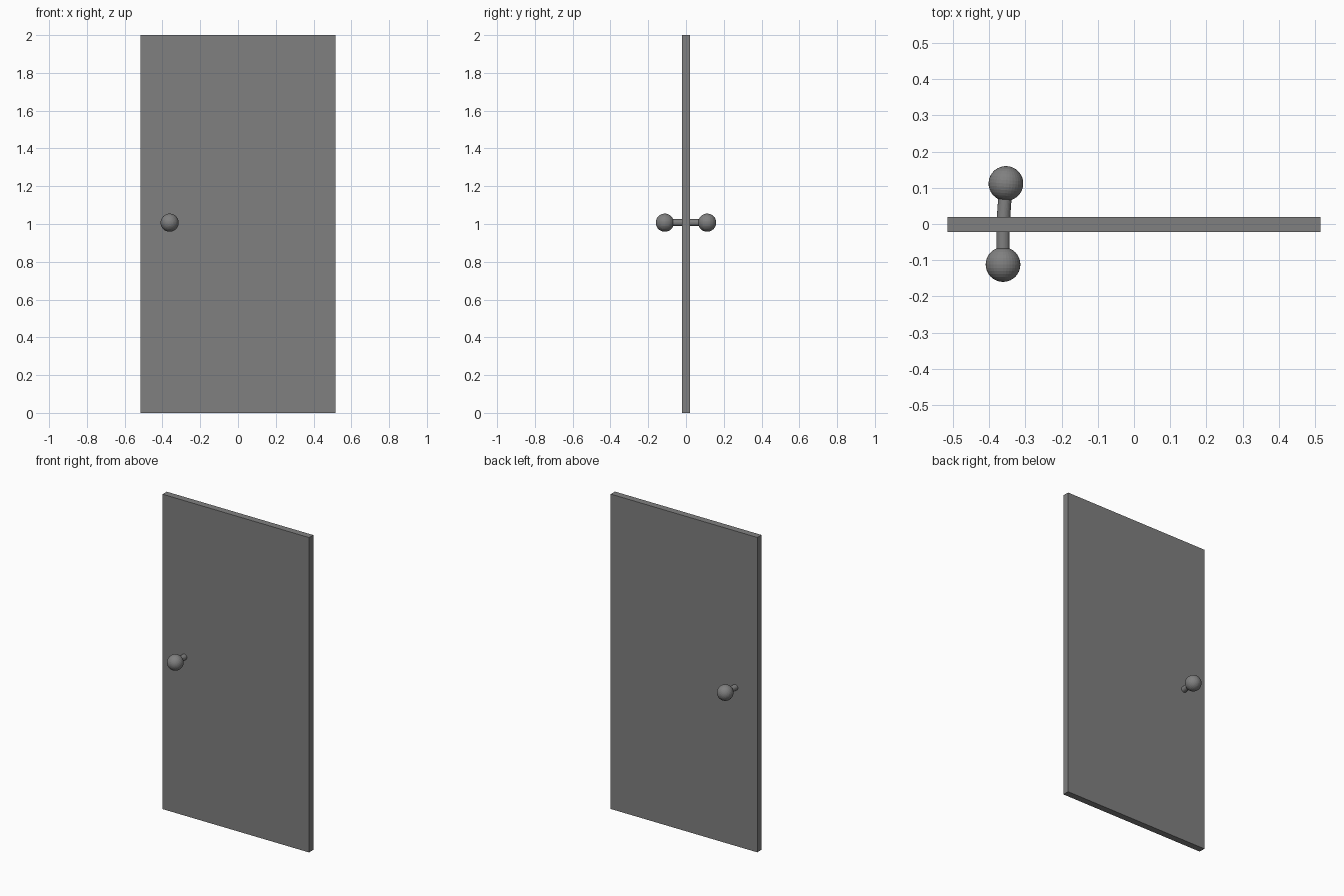
import bpy
from mathutils import Vector

if "Cube" in bpy.data.objects:
    bpy.data.objects.remove(bpy.data.objects["Cube"])

dark = bpy.data.materials.new("dark_grey")
dark.diffuse_color = (0.216, 0.216, 0.216, 1)
dark.use_nodes = True
dark.node_tree.nodes["Principled BSDF"].inputs["Base Color"].default_value = dark.diffuse_color


def finish(name):
    obj = bpy.context.object
    obj.name = name
    obj.data.materials.append(dark)
    return obj


def knob(side, start, end):
    a, b = Vector(start), Vector(end)
    rot = (b - a).to_track_quat('Z', 'Y').to_euler()
    # shaft running from inside the door into the knob
    bpy.ops.mesh.primitive_cylinder_add(vertices=32, radius=0.0185, depth=(b - a).length,
                                        location=(a + b) / 2, rotation=rot)
    finish(side + "_knob_shaft")
    # round knob, flat faceted
    bpy.ops.mesh.primitive_uv_sphere_add(segments=32, ring_count=16, radius=0.048,
                                         location=b, rotation=rot)
    finish(side + "_knob")


# door slab
bpy.ops.mesh.primitive_cube_add(size=1, location=(0, -0.001, 1))
door = finish("door_panel")
door.scale = (1.03, 0.042, 2)
bpy.ops.object.transform_apply(location=False, rotation=False, scale=True)

# knobs on both sides, the back one slightly tilted
knob("front", (-0.362, 0, 1.007), (-0.362, -0.112, 1.007))
knob("back", (-0.362, 0, 1.007), (-0.354, 0.112, 1.007))
